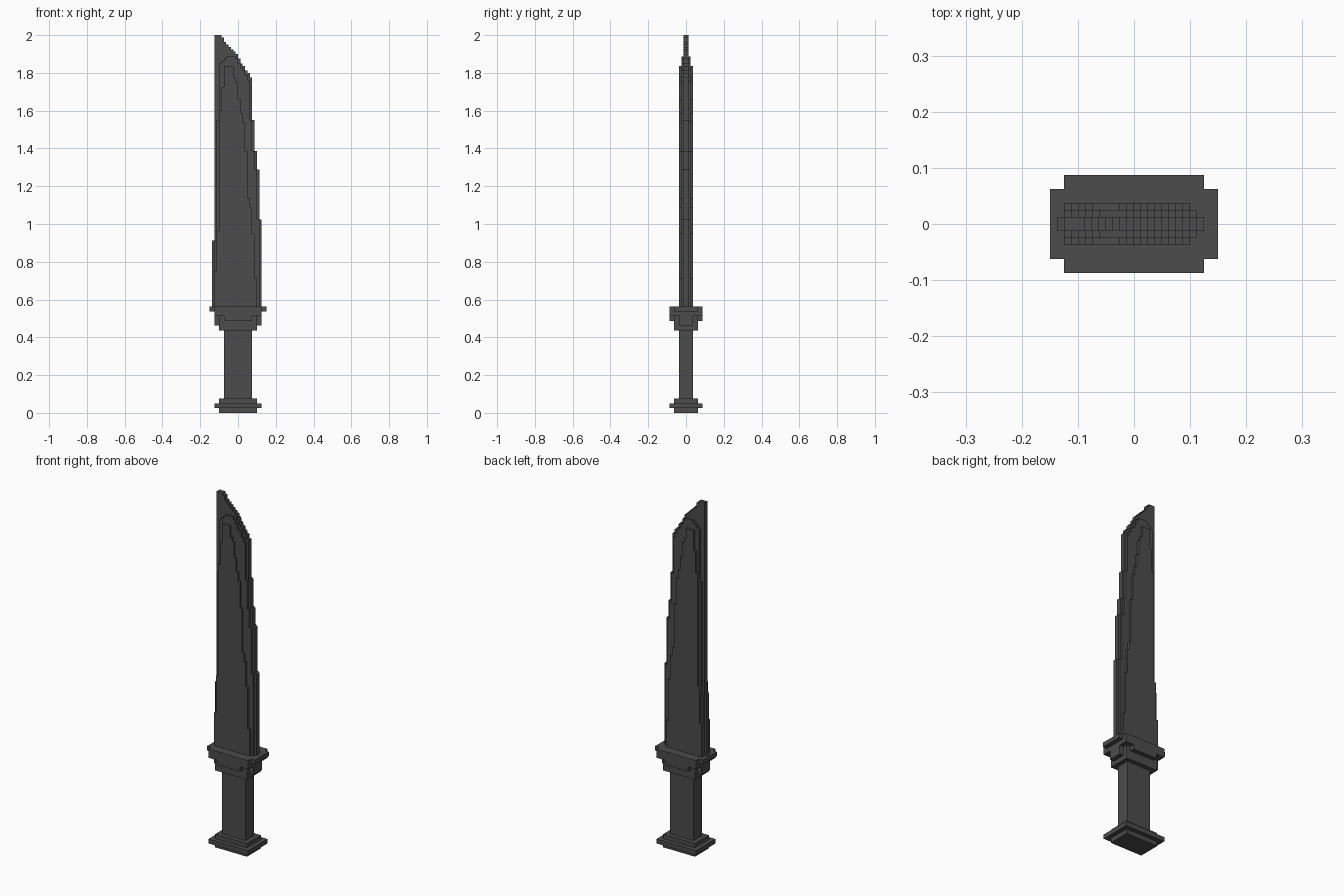
import bpy, bmesh

steel = bpy.data.materials.new("dark_grey")
steel.diffuse_color = (0.072, 0.072, 0.072, 1)


def finish(name, bm):
    bmesh.ops.recalc_face_normals(bm, faces=bm.faces)
    mesh = bpy.data.meshes.new(name)
    bm.to_mesh(mesh)
    bm.free()
    mesh.materials.append(steel)
    bpy.context.collection.objects.link(bpy.data.objects.new(name, mesh))


def blocks(name, boxes):
    """Centred boxes given as half x, half y, bottom z, top z."""
    bm = bmesh.new()
    for hx, hy, z0, z1 in boxes:
        vs = bmesh.ops.create_cube(bm, size=1)["verts"]
        for v in vs:
            v.co = (v.co.x * 2 * hx, v.co.y * 2 * hy, z0 + (v.co.z + 0.5) * (z1 - z0))
    finish(name, bm)


def stepped_layer(name, half_y, left, right, z0=0.55):
    """Stepped outline: each side is a list of (x, top z of that step)."""
    def stairs(side):
        pts, z = [], z0
        for x, top in side:
            pts += [(x, z), (x, top)]
            z = top
        return pts
    outline = stairs(left) + stairs(right)[::-1]
    bm = bmesh.new()
    face = bm.faces.new([bm.verts.new((x, -half_y, z)) for x, z in outline])
    new = bmesh.ops.extrude_face_region(bm, geom=[face])["geom"]
    for v in new:
        if isinstance(v, bmesh.types.BMVert):
            v.co.y = half_y
    finish(name, bm)


# pommel and grip
blocks("pommel", [(.1, .0625, 0, .025), (.125, .0875, .025, .05), (.1, .0625, .05, .075)])
blocks("grip", [(.075, .0375, .075, .4375)])

# stepped guard
blocks("guard", [
    (.15, .0625, .5375, .5625),
    (.125, .0875, .5125, .5625),
    (.075, .0875, .4875, .5125),
    (.125, .0375, .4625, .5375),
    (.1, .0625, .4375, .5125),
])

# cutting edge layer, with the slanted tip
stepped_layer("blade_edge", .0125,
    [(-.1375, .9125), (-.125, 2.0)],
    [(.125, 1.025), (.1125, 1.2875), (.1, 1.3875), (.0875, 1.55), (.075, 1.775),
     (.0625, 1.8), (.05, 1.8125), (.0375, 1.8375), (.025, 1.85), (.0125, 1.875),
     (0, 1.9), (-.0125, 1.9125), (-.025, 1.925), (-.0375, 1.9375), (-.05, 1.95),
     (-.0625, 1.9625), (-.075, 1.9875), (-.0875, 2.0)])

# bevel layer
stepped_layer("blade_bevel", .025,
    [(-.125, .9125), (-.1125, 1.55), (-.1, 1.85), (-.0875, 1.8625), (-.075, 1.875),
     (-.0625, 1.8875)],
    [(.1125, 1.025), (.1, 1.2875), (.0875, 1.3875), (.075, 1.55), (.0625, 1.7625),
     (.05, 1.7875), (.0375, 1.8125), (.025, 1.825), (.0125, 1.85), (0, 1.875),
     (-.0125, 1.8875)])

# thick core of the blade
stepped_layer("blade_core", .0375,
    [(-.125, .75), (-.1125, .9625), (-.1, 1.6), (-.0875, 1.725), (-.075, 1.8375)],
    [(.1, .7125), (.0875, .95), (.075, 1.0875), (.0625, 1.1375), (.05, 1.3875),
     (.0375, 1.5375), (.025, 1.5875), (.0125, 1.6625), (0, 1.75), (-.0125, 1.775),
     (-.025, 1.8375)])
